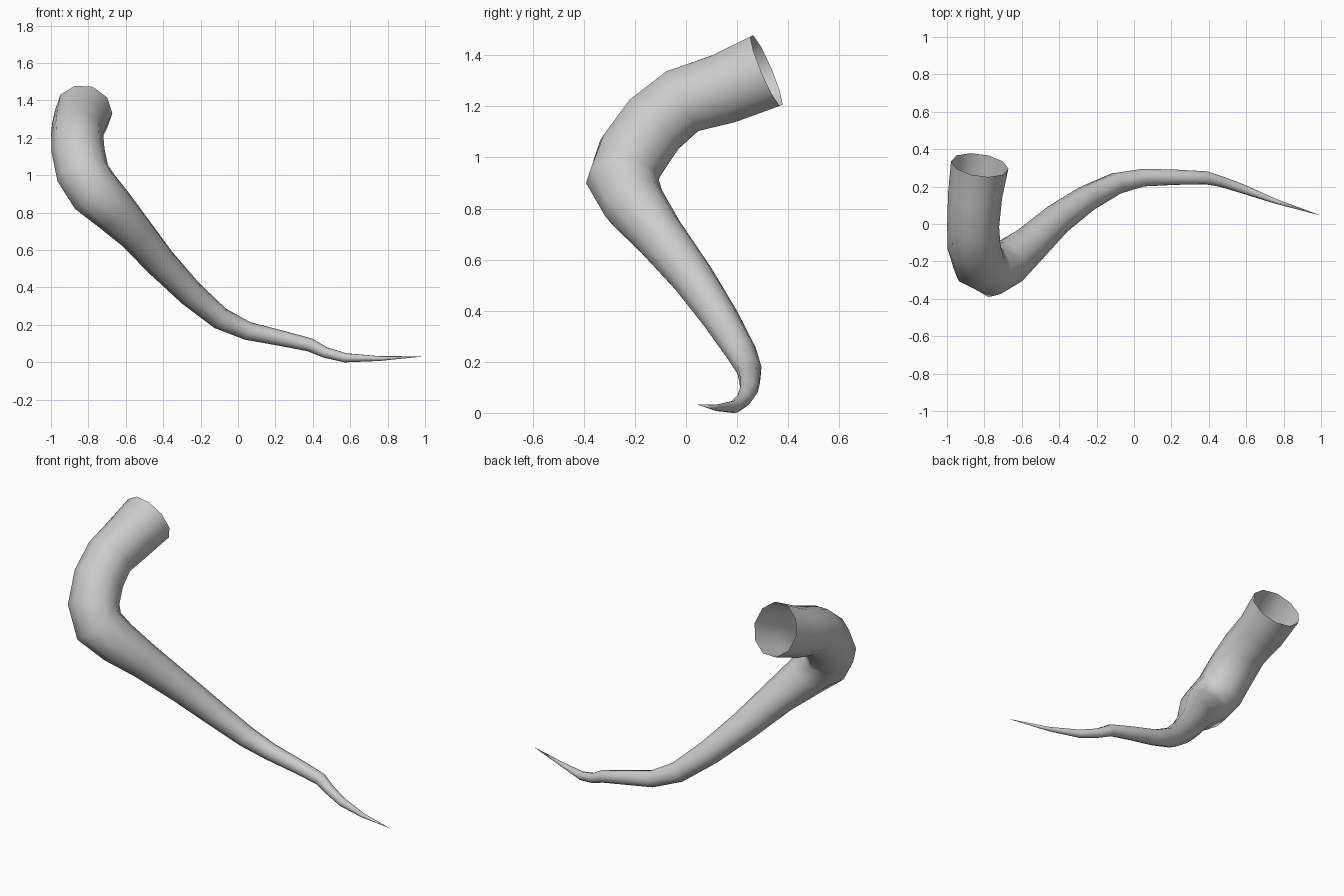
import bpy, bmesh, math
from mathutils import Vector

if "Cube" in bpy.data.objects:
    bpy.data.objects.remove(bpy.data.objects["Cube"])

SIDES = 10
# Centre line of the horn: x, y, z, radius
PATH = [
    (-0.825, 0.315, 1.34, 0.155), (-0.85, 0.15, 1.27, 0.145),
    (-0.86, -0.015, 1.22, 0.139), (-0.855, -0.125, 1.13, 0.142),
    (-0.83, -0.21, 1.01, 0.144), (-0.765, -0.25, 0.91, 0.142),
    (-0.67, -0.205, 0.82, 0.124), (-0.555, -0.11, 0.70, 0.102),
    (-0.41, 0.025, 0.53, 0.085), (-0.255, 0.135, 0.37, 0.072),
    (-0.095, 0.217, 0.235, 0.06), (0.05, 0.248, 0.168, 0.049),
    (0.225, 0.25, 0.13, 0.042), (0.385, 0.247, 0.093, 0.036),
    (0.465, 0.227, 0.053, 0.029), (0.575, 0.19, 0.024, 0.025),
    (0.755, 0.122, 0.02, 0.013),
]
TIP = (1.0, 0.045, 0.032)

centres = [Vector(p[:3]) for p in PATH] + [Vector(TIP)]
bm = bmesh.new()
rings = []
side = Vector((1, 0, 0))

# Rings of the tapering tube, carried along the path without twist
for i, p in enumerate(PATH):
    c = centres[i]
    ahead = (centres[i + 1] - c).normalized()
    behind = (c - centres[i - 1]).normalized() if i else ahead
    tangent = (ahead + behind).normalized()
    side = (side - tangent * side.dot(tangent)).normalized()
    up = tangent.cross(side)
    ring = []
    for k in range(SIDES):
        a = 2 * math.pi * k / SIDES
        ring.append(bm.verts.new(c + p[3] * (side * math.cos(a) + up * math.sin(a))))
    rings.append(ring)

# Tube walls, open at the wide end
for r, s in zip(rings, rings[1:]):
    for k in range(SIDES):
        j = (k + 1) % SIDES
        bm.faces.new((r[k], r[j], s[j], s[k]))

# Pointed tip
tip = bm.verts.new(TIP)
for k in range(SIDES):
    bm.faces.new((rings[-1][k], rings[-1][(k + 1) % SIDES], tip))

bmesh.ops.recalc_face_normals(bm, faces=bm.faces)
for f in bm.faces:
    f.smooth = True
mesh = bpy.data.meshes.new("curved_horn")
bm.to_mesh(mesh)
bm.free()
bpy.context.collection.objects.link(bpy.data.objects.new("curved_horn", mesh))
